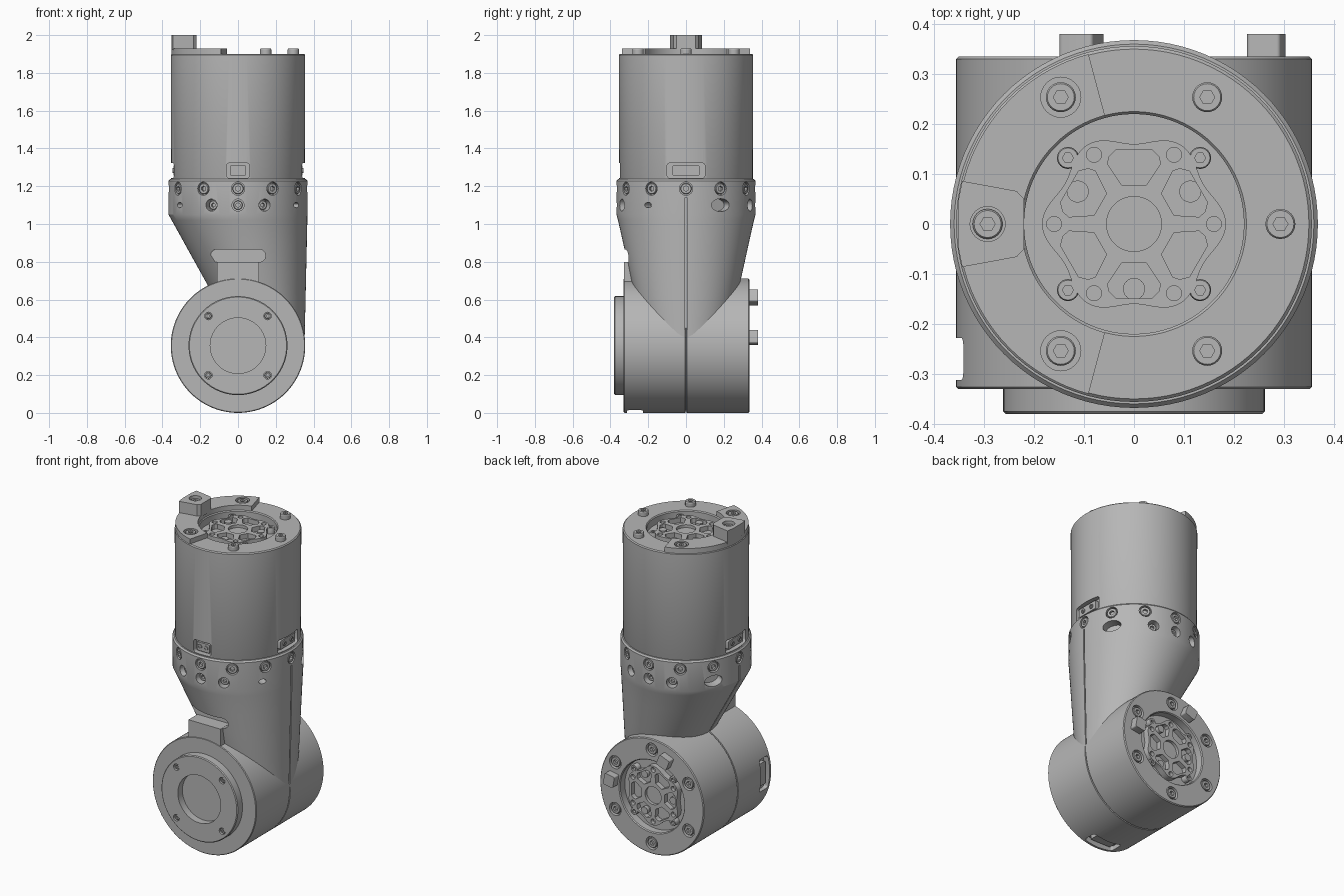
import bpy, bmesh
from math import cos, sin, pi, radians
from mathutils import Matrix, Vector

old = bpy.data.objects.get("Cube")
if old:
    bpy.data.objects.remove(old, do_unlink=True)

grey = bpy.data.materials.new("machined grey")
grey.use_nodes = True
grey.diffuse_color = (0.47, 0.47, 0.47, 1)
shader = next(n for n in grey.node_tree.nodes if n.type == 'BSDF_PRINCIPLED')
shader.inputs["Base Color"].default_value = grey.diffuse_color

ID = Matrix.Identity(4)
T = Matrix.Translation
def R(deg, axis):
    return Matrix.Rotation(radians(deg), 4, axis)


# ---- building helpers ----
def ring(r, z, cx=0, ry=None, seg=96):
    """Ring of points; r may be a function of the angle."""
    f = r if callable(r) else (lambda a: r)
    pts = []
    for i in range(seg):
        a = 2 * pi * i / seg
        pts.append(Vector((cx + f(a) * cos(a), (ry or f(a)) * sin(a), z)))
    return pts

def loft(bm, rings, M=ID):
    loops = [[bm.verts.new(M @ p) for p in pts] for pts in rings]
    n = len(loops[0])
    for a, b in zip(loops, loops[1:]):
        for i in range(n):
            j = (i + 1) % n
            bm.faces.new((a[i], a[j], b[j], b[i]))
    bm.faces.new(loops[0][::-1])
    bm.faces.new(loops[-1])

def lathe(bm, profile, M=ID, seg=96):
    loft(bm, [ring(r, z, seg=seg) for r, z in profile], M)

def prism(bm, pts, z0, z1, M=ID):
    loft(bm, [[Vector((x, y, z)) for x, y in pts] for z in (z0, z1)], M)

def rounded(w, h, r, n=5):
    """Rounded rectangle of half sizes w and h."""
    pts = []
    for k, (sx, sy) in enumerate(((1, 1), (-1, 1), (-1, -1), (1, -1))):
        for i in range(n + 1):
            a = pi / 2 * (k + i / n)
            pts.append((sx * (w - r) + r * cos(a), sy * (h - r) + r * sin(a)))
    return pts

def bolt(bm, M, r=0.03, h=0.03):
    """Cap screw with a hexagonal socket, head standing on the local origin."""
    hexa = lambda a: r * 0.5 * cos(pi / 6) / cos((a % (pi / 3)) - pi / 6)
    rad = [(r, 0), (r, h * .85), (r * .9, h), (hexa, h), (hexa, h * .3)]
    lathe(bm, rad, M, 24)

def finish(name, bm, cutter=None):
    def to_object(label, b):
        bmesh.ops.recalc_face_normals(b, faces=b.faces)
        me = bpy.data.meshes.new(label)
        b.to_mesh(me)
        b.free()
        o = bpy.data.objects.new(label, me)
        bpy.context.scene.collection.objects.link(o)
        return o
    ob = to_object(name, bm)
    ob.data.materials.append(grey)
    bpy.ops.object.select_all(action='DESELECT')
    ob.select_set(True)
    bpy.context.view_layer.objects.active = ob
    if cutter:
        tool = to_object(name + " cutter", cutter)
        tool.hide_render = True
        mod = ob.modifiers.new("cut", 'BOOLEAN')
        mod.operation, mod.solver, mod.object = 'DIFFERENCE', 'EXACT', tool
        mod.use_self = True
        bpy.ops.object.modifier_apply(modifier="cut")
        bpy.data.objects.remove(tool, do_unlink=True)
    bpy.ops.object.shade_smooth_by_angle(angle=radians(28))
    return ob

def radial(deg, z, r):
    """Frame on the upright axis: local z outward, local y sideways."""
    return R(deg, 'Z') @ T((r, 0, z)) @ R(90, 'Y')

def on_circle(r, deg, z=0):
    return T((r * cos(radians(deg)), r * sin(radians(deg)), z))


RAD, AXIS_Z, TOP, BACK = 0.356, 0.356, 1.90, 0.335
LOW = T((0, 0, AXIS_Z)) @ R(-90, 'X')        # local z points to the back
REAR = LOW @ T((0, 0, BACK))
FRONT = T((0, 0, AXIS_Z)) @ R(90, 'X')       # local z points to the front
TOPF = T((0, 0, TOP))

# ---- upper housing, with cable ports around its foot ----
bm, cut = bmesh.new(), bmesh.new()
lathe(bm, [(0.345, 1.22), (RAD - .002, 1.24), (RAD, TOP - .006), (RAD - .006, TOP), (0.225, TOP),
           (0.22, TOP - .006), (0.22, TOP - .05)])
ports = bmesh.new()
for deg, half in ((-90, 0.06), (0, 0.1), (180, 0.1)):
    M = radial(deg, 1.283, 0.32)
    prism(cut, rounded(0.04, half, 0.015), 0, 0.1, M)
    prism(ports, rounded(0.026, half * .72, 0.006), -0.01, 0.022, M)
    for s in (-1, 1):
        lathe(ports, [(0.014, 0.02), (0.014, 0.028), (0.007, 0.028), (0.007, 0.023)],
              M @ T((0, s * half * .35, 0)), 16)
finish("upper_housing", bm, cut)

# ---- raised collar with its stop block on the top face ----
bm, cut = bmesh.new(), bmesh.new()
arc = [radians(105 + 150 * i / 40) for i in range(41)]
prism(bm, [(0.352 * cos(a), 0.352 * sin(a)) for a in arc] +
      [(0.225 * cos(a), 0.225 * sin(a)) for a in reversed(arc)], -0.002, 0.03, TOPF)
for deg in (120, 240):
    lathe(cut, [(0.04, 0.001), (0.04, 0.1)], TOPF @ on_circle(0.293, deg), 32)
finish("top_collar", bm, cut)

bm, cut = bmesh.new(), bmesh.new()
half = [(-0.22, 0.05), (-0.235, 0.066), (-0.344, 0.086), (-0.352, 0.045)]
prism(bm, half + [(x, -y) for x, y in reversed(half)], 0.02, 0.1, TOPF)
lathe(cut, [(0.035, 0.07), (0.035, 0.2)], TOPF @ T((-0.293, 0, 0)), 32)
finish("top_stop_block", bm, cut)

bm = bmesh.new()
for deg in range(0, 360, 60):
    bolt(bm, TOPF @ on_circle(0.293, deg, 0.055 if deg == 180 else -0.002))
finish("top_bolts", bm)


# ---- lobed output hub, used on the top and on the rear ----
def hub(name, M):
    bm, cut, screws = bmesh.new(), bmesh.new(), bmesh.new()
    lobes = lambda a: 0.172 + 0.012 * cos(6 * a)
    lathe(bm, [(lobes, -0.052), (lobes, -0.012)], M, 144)
    side = [(0.025, 0.078), (0.053, 0.12), (0.05, 0.135), (0.036, 0.149)]
    for k in range(6):
        prism(cut, side + [(-x, y) for x, y in reversed(side)], -0.042, 0.1, M @ R(60 * k, 'Z'))
        lathe(cut, [(0.015, -0.035), (0.015, 0.1)], M @ on_circle(0.16, 60 * k), 20)
    lathe(cut, [(0.055, -0.03), (0.055, 0.1)], M, 48)
    finish(name + "_hub", bm, cut)
    for k in range(4):
        bolt(screws, M @ on_circle(0.187, 45 + 90 * k, -0.05), 0.022, 0.036)
    for deg in (30, 150, 270):
        lathe(screws, [(0.022, -0.045), (0.022, -0.02)], M @ on_circle(0.13, deg), 24)
    finish(name + "_hub_screws", screws)

hub("top", TOPF)
hub("rear", REAR @ R(-90, 'Z'))

# ---- tapering neck with bolted flange ----
bm, cut, bolts = bmesh.new(), bmesh.new(), bmesh.new()
sections = [ring(0.36, 1.237), ring(0.368, 1.228), ring(0.368, 1.05)]
for z, ry in ((1.02, 0.36), (0.9, 0.333), (0.75, 0.3), (0.55, 0.255), (0.35, 0.2)):
    t = (1.05 - z) / 0.7
    left, right = -0.368 + 0.388 * t, 0.368 - 0.016 * t
    sections.append(ring((right - left) / 2, z, (left + right) / 2, ry))
loft(bm, sections)
for deg in range(0, 360, 30):
    lathe(cut, [(0.035, 0), (0.035, 0.1)], radial(deg, 1.187, 0.345), 24)
    bolt(bolts, radial(deg, 1.187, 0.343), 0.029, 0.022)
for base in (-90, 90):
    for d in (-22.5, 0, 22.5):
        lathe(cut, [(0.032, 0), (0.032, 0.15)], radial(base + d, 1.1, 0.32), 24)
        bolt(bolts, radial(base + d, 1.1, 0.318), 0.024, 0.025)
wide = lambda k: [(k * p.x, 1.6 * k * p.y) for p in ring(1, 0, seg=28)]
for deg, size in ((30, 0.034), (150, 0.034), (-33, 0.014), (213, 0.014)):
    prism(cut, wide(size), 0, 0.15, radial(deg, 1.1, 0.31))
# Front slot and the seam on both sides
prism(cut, rounded(0.145, 0.033, 0.03), 0.24, 0.5, T((0, 0, 0.832)) @ R(90, 'X'))
seam = R(90, 'X')
prism(cut, [(0.342, 0.4), (0.4, 0.4), (0.4, 1.14), (0.358, 1.14), (0.357, 1.05)], -0.004, 0.004, seam)
prism(cut, [(-0.05, 0.5), (-0.2, 0.5), (-0.45, 1.14), (-0.358, 1.14), (-0.357, 1.05)],
      -0.004, 0.004, seam)
finish("neck", bm, cut)
finish("flange_bolts", bolts)

# ---- lower joint housing, lying front to back ----
bm, cut, bolts = bmesh.new(), bmesh.new(), bmesh.new()
lathe(bm, [(RAD - .004, -0.33), (RAD, -0.326), (RAD, -0.004), (RAD - .008, -0.003), (RAD - .008, 0.003),
           (RAD, 0.004), (RAD, BACK - .005), (RAD - .005, BACK), (0.225, BACK),
           (0.22, BACK - .006), (0.22, BACK - .05)], LOW, 128)
for deg in range(30, 390, 60):
    lathe(cut, [(0.04, -0.025), (0.04, 0.1)], REAR @ on_circle(0.29, deg), 28)
    bolt(bolts, REAR @ on_circle(0.29, deg, -0.027), 0.03, 0.025)
for deg in (90, 180):
    M = LOW @ radial(deg, -0.27, 0.315)
    prism(cut, rounded(0.042, 0.1, 0.015), 0, 0.1, M)
    prism(ports, rounded(0.026, 0.07, 0.006), -0.01, 0.022, M)
finish("lower_housing", bm, cut)
finish("rear_bolts", bolts)
finish("cable_ports", ports)

# Rear stop pins
bm = bmesh.new()
for x, z, turn in ((-0.105, 0.254, 22), (0.265, 0.044, -80)):
    prism(bm, rounded(0.036, 0.034, 0.008), -0.01, 0.045, REAR @ T((x, -z, 0)) @ R(-turn, 'Z'))
finish("rear_stop_pins", bm)

# ---- front tab under the slot ----
bm = bmesh.new()
prism(bm, [(-0.11, 0.6), (0.11, 0.6), (0.11, 0.8), (-0.11, 0.8)], 0.2, 0.328, R(90, 'X'))
finish("front_tab", bm)

# ---- front cover disc ----
bm, cut, bolts = bmesh.new(), bmesh.new(), bmesh.new()
lathe(bm, [(0.262, 0.32), (0.262, 0.375), (0.257, 0.38), (0.147, 0.38), (0.147, 0.335)], FRONT)
for k in range(4):
    M = FRONT @ on_circle(0.222, 45 + 90 * k)
    lathe(cut, [(0.02, 0.36), (0.02, 0.5)], M, 24)
    bolt(bolts, M @ T((0, 0, 0.358)), 0.016, 0.016)
finish("front_cover", bm, cut)
finish("front_cover_bolts", bolts)
